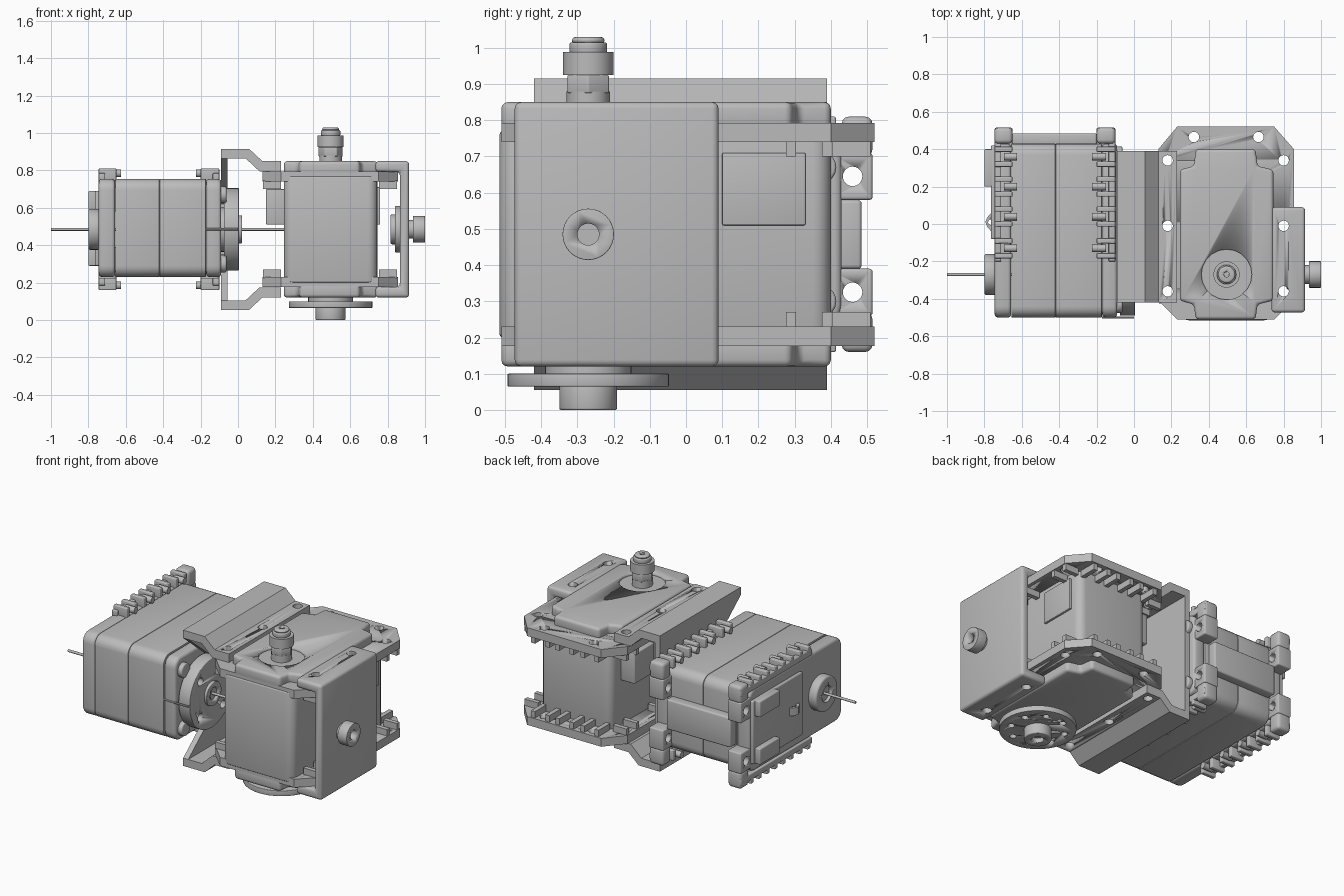
import bpy, bmesh, math
from mathutils import Vector

old = bpy.data.objects.get("Cube")
if old:
    bpy.data.objects.remove(old)

grey = bpy.data.materials.new("machine_grey")
grey.use_nodes = True
grey.diffuse_color = (0.5, 0.5, 0.5, 1)
grey.node_tree.nodes["Principled BSDF"].inputs["Base Color"].default_value = grey.diffuse_color

MID = 0.485          # height of the motor axis
AXY = -0.27          # y of both output shafts


def place(axis, a, b, t):
    return {"x": (t, a, b), "y": (a, t, b), "z": (a, b, t)}[axis]


def activate(ob):
    bpy.ops.object.select_all(action="DESELECT")
    ob.select_set(True)
    bpy.context.view_layer.objects.active = ob


def prism(name, axis, pts, lo, hi, soft=0.0):
    """Extrude a 2D outline along an axis, optionally softening its sharp edges."""
    bm = bmesh.new()
    face = bm.faces.new([bm.verts.new(place(axis, a, b, lo)) for a, b in pts])
    new = bmesh.ops.extrude_face_region(bm, geom=[face])["geom"]
    bmesh.ops.translate(bm, vec=Vector(place(axis, 0, 0, hi - lo)),
                        verts=[v for v in new if isinstance(v, bmesh.types.BMVert)])
    bmesh.ops.recalc_face_normals(bm, faces=bm.faces)
    me = bpy.data.meshes.new(name)
    bm.to_mesh(me)
    bm.free()
    me.materials.append(grey)
    ob = bpy.data.objects.new(name, me)
    bpy.context.scene.collection.objects.link(ob)
    activate(ob)
    if soft:
        mod = ob.modifiers.new("soft", "BEVEL")
        mod.width, mod.segments = soft, 3
        mod.limit_method, mod.angle_limit = "ANGLE", math.radians(40)
        bpy.ops.object.modifier_apply(modifier=mod.name)
    bpy.ops.object.shade_smooth_by_angle(angle=math.radians(35))
    return ob


def cyl(name, axis, c, r, lo, hi, sides=32, soft=0.0):
    ring = [(c[0] + r * math.cos(math.tau * i / sides),
             c[1] + r * math.sin(math.tau * i / sides)) for i in range(sides)]
    return prism(name, axis, ring, lo, hi, soft)


def box(name, x, y, z, soft=0.0):
    return prism(name, "z", [(x[0], y[0]), (x[1], y[0]), (x[1], y[1]), (x[0], y[1])], *z, soft)


def rounded(a, b, r, n=5):
    """Outline of a rectangle with rounded corners."""
    pts = []
    for k, (ca, cb) in enumerate([(a[1], b[1]), (a[0], b[1]), (a[0], b[0]), (a[1], b[0])]):
        sa, sb = (1 if ca == a[1] else -1), (1 if cb == b[1] else -1)
        for i in range(n + 1):
            t = (k + i / n) * math.pi / 2
            pts.append((ca - sa * r + r * math.cos(t), cb - sb * r + r * math.sin(t)))
    return pts


def drill(ob, axis, centres, r, lo, hi):
    for c in centres:
        cutter = cyl("cutter", axis, c, r, lo, hi, 20)
        cutter.hide_render = True
        activate(ob)
        mod = ob.modifiers.new("hole", "BOOLEAN")
        mod.operation, mod.object, mod.solver = "DIFFERENCE", cutter, "EXACT"
        bpy.ops.object.modifier_apply(modifier=mod.name)
        bpy.data.objects.remove(cutter)


def flip(z):
    return sorted(2 * MID - v for v in z)


def circle_of(c, r, n):
    return [(c[0] + r * math.cos(math.tau * (i + .5) / n),
             c[1] + r * math.sin(math.tau * (i + .5) / n)) for i in range(n)]


# --- first motor: case in four sections along its shaft
for i, (lo, hi) in enumerate([(-.745, -.657), (-.655, -.421), (-.419, -.172), (-.17, -.09)]):
    prism(f"motor_case_{i}", "x", rounded((-.5, .43), (.23, .755), .06), lo, hi,
          .018 if i in (0, 3) else .003)
box("motor_back_ridge", (-.65, -.2), (.42, .485), (.39, .58), .01)

# clip rows above, below and behind the case
for side, (x0, x1) in {"outer": (-.745, -.65), "inner": (-.2, -.1)}.items():
    wall = (x0, x0 + .035) if side == "outer" else (x1 - .035, x1)
    tip = (x0 + .05, x1 + .025) if side == "outer" else (x0 - .025, x1 - .05)
    for level in ("top", "bottom"):
        at = (lambda z: z) if level == "top" else flip
        box(f"{side}_{level}_rail", wall, (-.2, .51), at((.745, .785)), .005)
        box(f"{side}_{level}_corner", (x0, x1), (.43, .515), at((.70, .81)), .02)
        for y in (.36, .2, .04, -.13):
            for s in (-.04, .04):
                box(f"{side}_{level}_clip", (x0, x1), (y + s - .014, y + s + .014), at((.745, .81)), .005)
            z = sum(at((.785, .785))) / 2
            cyl(f"{side}_{level}_clip_screw", "x", (y, z), .02, *tip, 16)
        lug = box(f"{side}_{level}_back_lug", (x0, x1), (.4, .515), at((.58, .71)), .008)
        drill(lug, "x", [(.46, sum(at((.645, .645))) / 2)], .027, x0 - .1, x1 + .1)

# case screws on the output face
for y in (-.43, .37):
    for z in (.30, .67):
        cyl("case_screw", "x", (y, z), .045, -.1, -.062, 20, .008)

# rear face: bearing boss, sockets and cable ring
box("rear_panel", (-.765, -.74), (-.08, .42), (.29, .69), .008)
boss = cyl("rear_boss", "x", (AXY, MID), .11, -.80, -.74, 32, .012)
drill(boss, "x", [(AXY, MID)], .05, -.85, -.78)
for z in ((.59, .69), (.29, .39)):
    box("cable_socket", (-.80, -.75), (.2, .4), z, .006)
ring = prism("cable_ring", "z", [(-.745, -.06), (-.745, .08), (-.785, .035), (-.795, .01), (-.785, -.015)],
             .46, .51)
drill(ring, "z", [(-.765, .01)], .015, .4, .6)

# output horn and axis rods
horn = cyl("side_horn", "x", (AXY, MID), .22, -.075, .005, 48, .004)
drill(horn, "x", circle_of((AXY, MID), .16, 4), .025, -.1, .1)
cyl("side_horn_neck", "x", (AXY, MID), .12, -.1, -.07)
hub = cyl("side_horn_hub", "x", (AXY, MID), .075, 0, .022, 32, .004)
drill(hub, "x", [(AXY, MID)], .04, .01, .1)
cyl("axis_rod", "x", (AXY, MID), .008, -1, .25, 12)
cyl("front_rod", "x", (-.5, MID), .006, -.17, 0, 8)

# --- linking bracket: waisted web with two cranked arms
prism("bracket_web", "x", [(-.42, .90), (-.42, .865), (-.12, .62), (-.12, .35), (-.42, .105),
                           (-.42, .07), (.39, .07), (.39, .90)], -.09, -.055)
arm = [(-.09, .915), (.06, .915), (.13, .85), (.23, .85), (.23, .795), (.115, .795), (.04, .865), (-.09, .865)]
left_holes = [(.18, y) for y in (.34, -.01, -.36)]
right_holes = [(.8, y) for y in (.34, -.01, -.36)]
for name, pts in (("top", arm), ("bottom", [(x, 2 * MID - z) for x, z in arm])):
    ob = prism(f"bracket_{name}_arm", "y", pts, -.42, .39)
    drill(ob, "z", left_holes, .028, -.2, 1.2)

# --- second motor: case, lids and flanges
CX = .495
prism("upright_case", "z", rounded((.245, .745), (-.515, .40), .05), .2, .77, .01)
box("upright_case_side_block", (.15, .26), (.1, .3), (.51, .70), .006)
box("upright_case_side_panel", (.74, .76), (.1, .33), (.51, .71), .004)
lid = [(.33, .4), (.65, .4), (.66, .31), (.745, .29), (.745, -.41), (.66, -.43), (.65, -.51),
       (.33, -.51), (.32, -.43), (.245, -.41), (.245, .29), (.32, .31)]
flange = [(.23, .52), (.75, .52), (.855, .4), (.855, -.41), (.75, -.51), (.23, -.51), (.13, -.41), (.13, .4)]
back_holes = [(.32, .465), (.665, .465)]
for level in ("top", "bottom"):
    at = (lambda z: z) if level == "top" else flip
    ob = prism(f"{level}_lid", "z", lid, *at((.77, .85)), .018)
    if level == "top":
        drill(ob, "z", [(CX, AXY)], .135, .835, .9)
    ob = prism(f"{level}_flange", "z", flange, *at((.74, .793)))
    drill(ob, "z", left_holes + right_holes + back_holes, .028, -.2, 1.2)
    # nut ribs hanging from the flange
    for x, y in left_holes + right_holes:
        for s in (-.05, .05):
            box(f"{level}_side_rib", (x - .045, x + .05), (y + s - .014, y + s + .014), at((.70, .745)))
    for x, y in back_holes + [(CX, .465)]:
        for s in (-.05, .05):
            box(f"{level}_back_rib", (x + s - .014, x + s + .014), (y - .07, y + .045), at((.70, .745)))

# bottom horn
horn = cyl("bottom_horn", "z", (CX, AXY), .223, .065, .1, 48, .003)
drill(horn, "z", circle_of((CX, AXY), .16, 8), .02, 0, .2)
cyl("bottom_horn_neck", "z", (CX, AXY), .12, .09, .13)
hub = cyl("bottom_horn_hub", "z", (CX, AXY), .08, 0, .07, 32, .005)
drill(hub, "z", [(CX, AXY)], .035, -.1, .03)

# top idler stack with its cross-head screw
cyl("idler_washer", "z", (CX, AXY), .06, .82, .88)
cyl("idler_nut", "z", (CX, AXY), .066, .875, .925, 6, .004)
cyl("idler_collar", "z", (CX, AXY), .07, .925, .988)
cyl("idler_screw_rim", "z", (CX, AXY), .052, .985, 1.015, 32, .006)
cap = cyl("idler_screw_cap", "z", (CX, AXY), .045, 1.01, 1.03, 32, .012)
drill(cap, "z", [(CX, AXY)], .014, 1.015, 1.1)

# --- side cover, open front and back, with knob and inner bearing
cover = prism("side_cover", "y", [(.735, .85), (.915, .85), (.915, .12), (.735, .12), (.735, .178),
                                  (.865, .178), (.865, .792), (.735, .792)], -.473, .09, .018)
drill(cover, "z", right_holes[1:], .028, -.2, 1.2)
cyl("cover_bearing", "x", (AXY, MID), .125, .84, .87, 32, .006)
cyl("cover_bearing_cap", "x", (AXY, MID), .08, .815, .85, 32, .01)
cyl("knob_neck", "x", (AXY, MID), .05, .9, .95)
knob = cyl("side_knob", "x", (AXY, MID), .071, .935, 1, 32, .003)
drill(knob, "x", [(AXY, MID)], .03, .96, 1.1)
